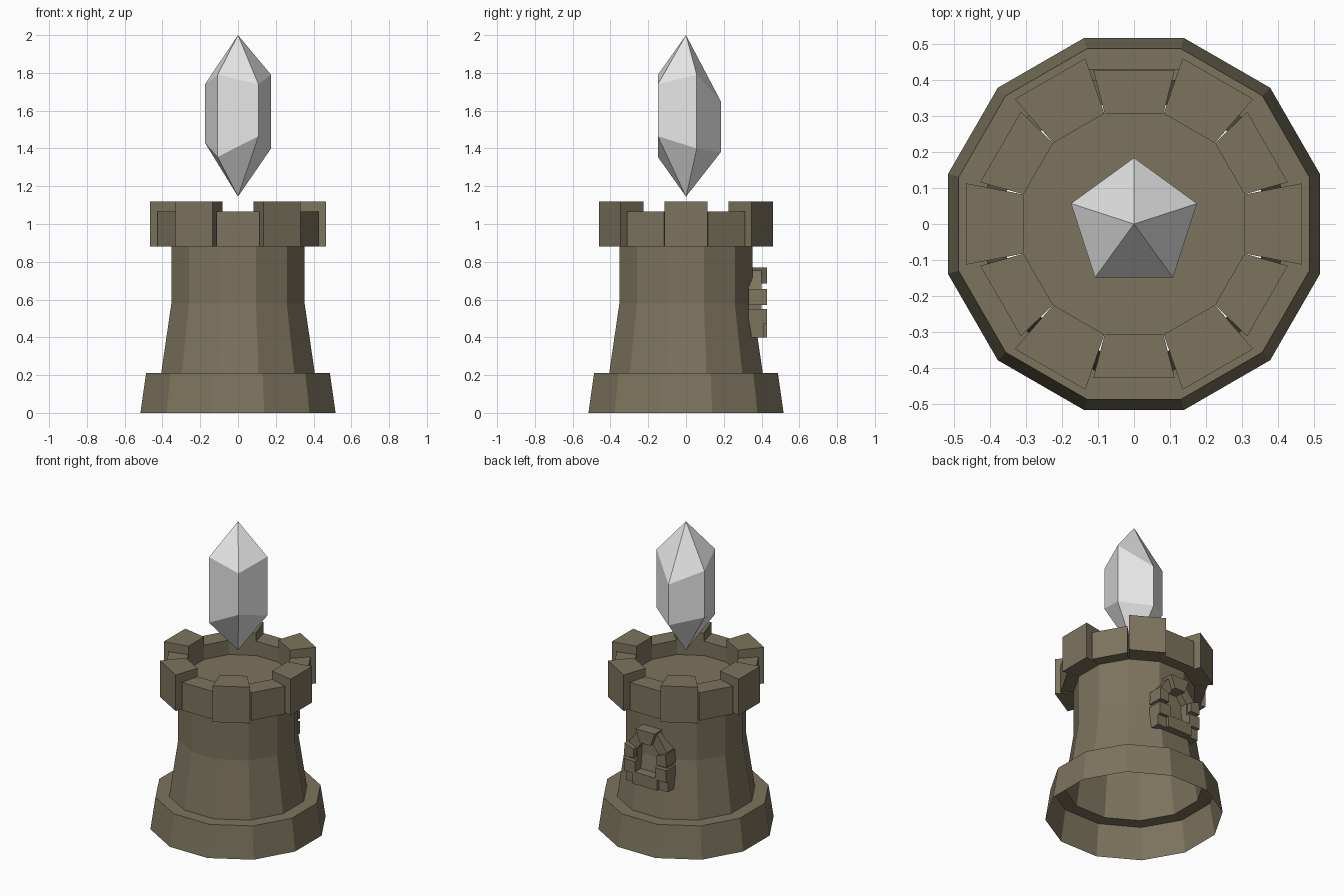
import bpy, bmesh, math
from mathutils import Matrix

if "Cube" in bpy.data.objects:
    bpy.data.objects.remove(bpy.data.objects["Cube"])


def material(name, rgb):
    m = bpy.data.materials.new(name)
    m.diffuse_color = (*rgb, 1)
    m.use_nodes = True
    m.node_tree.nodes["Principled BSDF"].inputs["Base Color"].default_value = m.diffuse_color
    return m


STONE = material("brown_stone", (0.205, 0.175, 0.112))
CRYSTAL = material("pale_crystal", (0.8, 0.8, 0.8))


def finish(bm, name, mat, recalc=True):
    if recalc:
        bmesh.ops.recalc_face_normals(bm, faces=bm.faces)
    me = bpy.data.meshes.new(name)
    bm.to_mesh(me)
    bm.free()
    me.materials.append(mat)
    ob = bpy.data.objects.new(name, me)
    bpy.context.collection.objects.link(ob)
    return ob


def skin(bm, rings):
    """Join consecutive vertex rings with quads."""
    for a, b in zip(rings, rings[1:]):
        n = len(a)
        for i in range(n):
            j = (i + 1) % n
            bm.faces.new((a[i], a[j], b[j], b[i]))


def ring12(bm, r, z):
    return [bm.verts.new((r * math.cos(math.radians(15 + 30 * k)),
                          r * math.sin(math.radians(15 + 30 * k)), z)) for k in range(12)]


def prism(bm, low, high):
    """Closed solid between two matching polygons."""
    a = [bm.verts.new(p) for p in low]
    b = [bm.verts.new(p) for p in high]
    skin(bm, [a, b])
    bm.faces.new(a[::-1])
    bm.faces.new(b)
    return a + b


# Hollow twelve-sided body: flared plinth, tapering wall, straight neck
bm = bmesh.new()
profile = [(0.535, 0), (0.504, 0.21), (0.421, 0.21), (0.365, 0.58), (0.365, 0.88)]
skin(bm, [ring12(bm, r, z) for r, z in profile])
finish(bm, "tower_body", STONE, recalc=False)

# Roof floor inside the battlements
bm = bmesh.new()
bm.faces.new(ring12(bm, 0.318, 0.97))
finish(bm, "roof_floor", STONE, recalc=False)

# Battlements: alternating tall and low wedge blocks
bm = bmesh.new()
for k in range(12):
    out, half, top = (0.466, 0.113, 1.12) if k % 2 == 0 else (0.428, 0.113, 1.065)
    plan = [(0.307, -0.082), (out, -half), (out, half), (0.307, 0.082)]
    vs = prism(bm, [(x, y, 0.88) for x, y in plan], [(x, y, top) for x, y in plan])
    bmesh.ops.rotate(bm, verts=vs, matrix=Matrix.Rotation(math.radians(30 * k), 3, 'Z'))
finish(bm, "battlements", STONE)

# Arched window surround on the back: stones given as x,z outlines and front depth
bm = bmesh.new()
sides = [
    ([(0.075, 0.47), (0.14, 0.47), (0.14, 0.655), (0.075, 0.63)], 0.40),    # jamb
    ([(0.075, 0.47), (0.155, 0.47), (0.155, 0.55), (0.075, 0.55)], 0.43),   # lower quoin
    ([(0.085, 0.57), (0.155, 0.57), (0.15, 0.655), (0.085, 0.63)], 0.43),   # upper quoin
    ([(0.075, 0.63), (0.14, 0.655), (0.065, 0.755), (0.035, 0.685)], 0.40),  # arch stone
]
for outline, depth in sides:
    for s in (1, -1):
        prism(bm, [(s * x, 0.33, z) for x, z in outline],
              [(s * x, depth, z) for x, z in outline])
for outline, depth in [
        ([(-0.155, 0.40), (0.155, 0.40), (0.155, 0.48), (-0.155, 0.48)], 0.41),  # sill
        ([(-0.09, 0.40), (0.09, 0.40), (0.09, 0.48), (-0.09, 0.48)], 0.43),      # sill front
        ([(-0.04, 0.685), (0.04, 0.685), (0.07, 0.77), (-0.07, 0.77)], 0.43)]:   # keystone
    prism(bm, [(x, 0.33, z) for x, z in outline], [(x, depth, z) for x, z in outline])
finish(bm, "window_surround", STONE)

# Floating five-sided crystal with uneven shoulders
bm = bmesh.new()
upper = [1.65, 1.74, 1.79, 1.74, 1.79]
lower = [1.38, 1.43, 1.355, 1.465, 1.40]


def shoulder(heights):
    return [bm.verts.new((0.184 * math.cos(math.radians(90 + 72 * i)),
                          0.184 * math.sin(math.radians(90 + 72 * i)), z))
            for i, z in enumerate(heights)]


lo, hi = shoulder(lower), shoulder(upper)
skin(bm, [lo, hi])
for ring, z in ((lo, 1.145), (hi, 2.0)):
    tip = bm.verts.new((0, 0, z))
    for i in range(5):
        bm.faces.new((ring[i], ring[(i + 1) % 5], tip))
# the shaft sides are slightly warped, so split them into flat triangles
bmesh.ops.triangulate(bm, faces=bm.faces)
finish(bm, "crystal", CRYSTAL)
